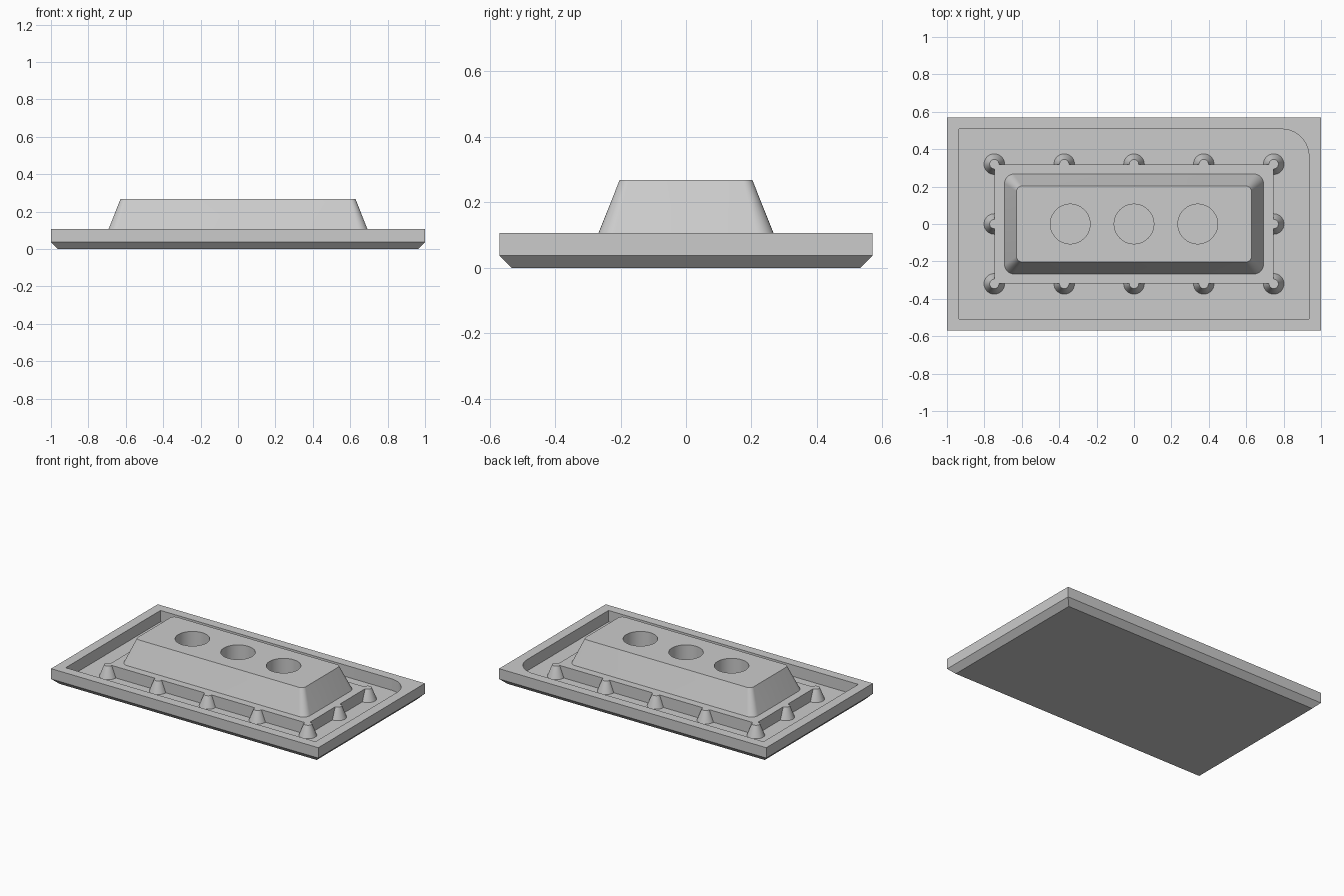
import bpy, bmesh
from math import cos, sin, pi, radians

cube = bpy.data.objects.get("Cube")
if cube:
    bpy.data.objects.remove(cube, do_unlink=True)

grey = bpy.data.materials.new("plain_grey")
grey.use_nodes = True
colour = (0.6, 0.6, 0.6, 1)
grey.diffuse_color = colour
grey.node_tree.nodes["Principled BSDF"].inputs["Base Color"].default_value = colour

RIM, FLOOR, TOP = 0.107, 0.03, 0.268


def rect(hx, hy, radii=(0, 0, 0, 0), steps=8):
    """Rectangle outline; radii run counter-clockwise from the +x +y corner."""
    pts = []
    for i, (sx, sy) in enumerate(((1, 1), (-1, 1), (-1, -1), (1, -1))):
        r = radii[i]
        if r == 0:
            pts.append((sx * hx, sy * hy))
            continue
        for k in range(steps + 1):
            a = pi / 2 * (i + k / steps)
            pts.append((sx * (hx - r) + r * cos(a), sy * (hy - r) + r * sin(a)))
    return pts


def circle(cx, cy, r, n=40):
    return [(cx + r * cos(2 * pi * k / n), cy + r * sin(2 * pi * k / n)) for k in range(n)]


def loft(name, *solids):
    """Each solid is a list of (outline, height) rings, bottom to top."""
    bm = bmesh.new()
    for solid in solids:
        rings = [[bm.verts.new((x, y, z)) for x, y in pts] for pts, z in solid]
        for low, high in zip(rings, rings[1:]):
            n = len(low)
            for i in range(n):
                j = (i + 1) % n
                bm.faces.new((low[i], low[j], high[j], high[i]))
        bm.faces.new(rings[0][::-1])
        bm.faces.new(rings[-1])
    bmesh.ops.recalc_face_normals(bm, faces=bm.faces)
    mesh = bpy.data.meshes.new(name)
    bm.to_mesh(mesh)
    bm.free()
    mesh.materials.append(grey)
    obj = bpy.data.objects.new(name, mesh)
    bpy.context.collection.objects.link(obj)
    return obj


def select_only(obj):
    bpy.ops.object.select_all(action='DESELECT')
    obj.select_set(True)
    bpy.context.view_layer.objects.active = obj


def combine(obj, other, operation):
    mod = obj.modifiers.new(operation.lower(), 'BOOLEAN')
    mod.operation, mod.object, mod.solver = operation, other, 'EXACT'
    select_only(obj)
    bpy.ops.object.modifier_apply(modifier=mod.name)
    bpy.data.objects.remove(other, do_unlink=True)


# Tray with chamfered underside and a recess that has one rounded corner
tray = loft("tray", [(rect(0.963, 0.533), 0), (rect(1, 0.57), 0.037), (rect(1, 0.57), RIM)])
pocket = rect(0.935, 0.507, (0.145, 0, 0, 0), 16)
combine(tray, loft("recess_cutter", [(pocket, FLOOR), (pocket, RIM + 0.1)]), 'DIFFERENCE')

# Plinth with tapered pegs along its edges, level with the rim
base = FLOOR - 0.01
plinth = loft("plinth", [(rect(0.745, 0.318), base), (rect(0.745, 0.318), RIM)])
spots = [(x, y) for x in (-0.747, -0.373, 0, 0.373, 0.747) for y in (-0.32, 0.32)]
spots += [(-0.747, 0), (0.747, 0)]
pegs = loft("pegs", *[[(circle(x, y, 0.058), base), (circle(x, y, 0.055), FLOOR),
                       (circle(x, y, 0.025), RIM)] for x, y in spots])
combine(plinth, pegs, 'UNION')

# Tapered block with three round sockets
block = loft("raised_block", [(rect(0.692, 0.267, (0.05,) * 4), RIM),
                              (rect(0.628, 0.203, (0.03,) * 4), TOP)])
sockets = loft("socket_cutter", *[[(circle(x, 0, 0.106, 64), RIM - 0.05),
                                   (circle(x, 0, 0.106, 64), TOP + 0.1)]
                                  for x in (-0.341, 0, 0.341)])
combine(block, sockets, 'DIFFERENCE')

for part in (tray, plinth, block):
    select_only(part)
    bpy.ops.object.shade_smooth_by_angle(angle=radians(25))
